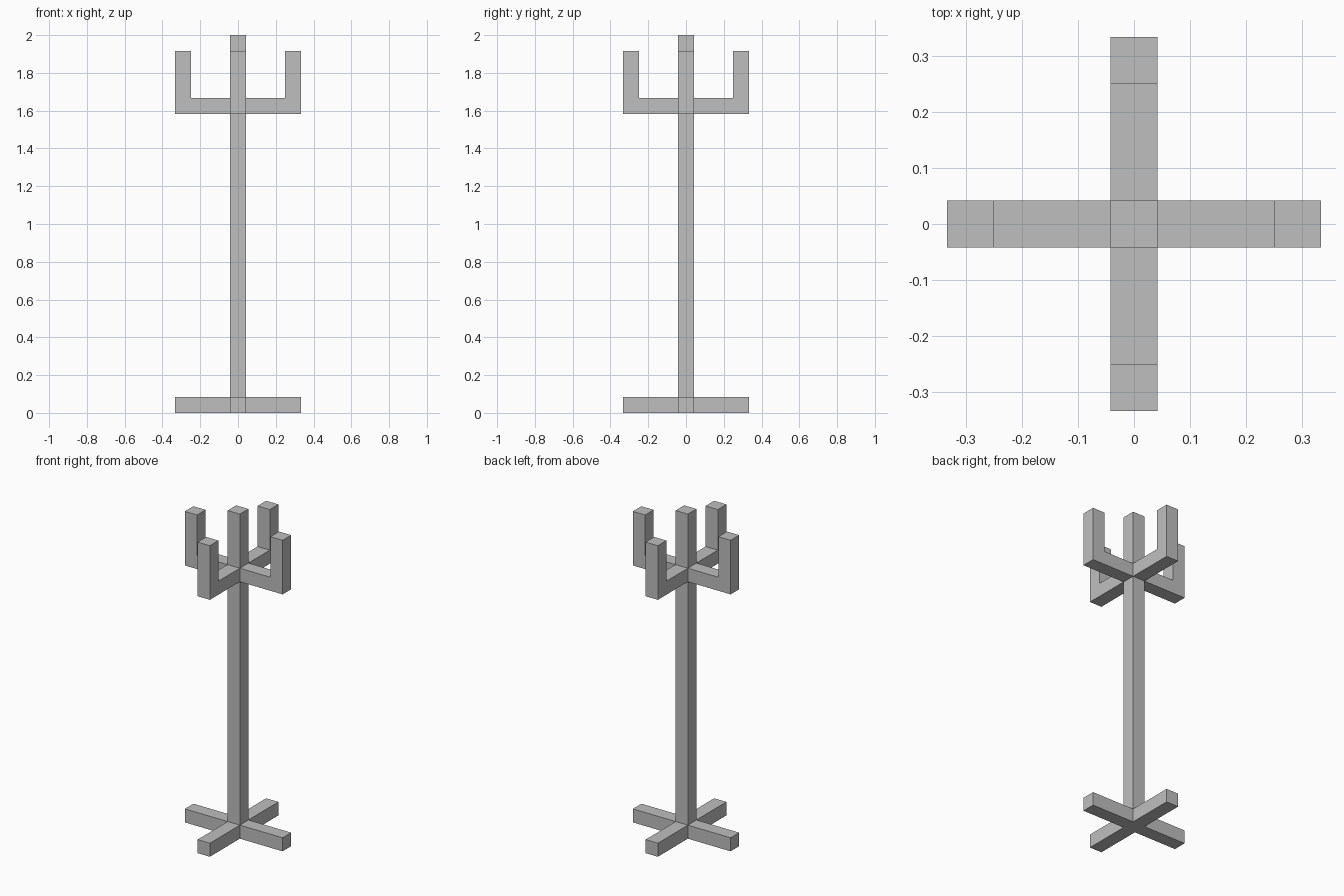
import bpy
import bmesh
from math import pi
from mathutils import Matrix

old = bpy.data.objects.get("Cube")
if old:
    bpy.data.objects.remove(old, do_unlink=True)

U = 1 / 12        # thickness of every bar
H = U / 2
REACH = 4 * U     # distance from the axis to the tip of each arm

grey = bpy.data.materials.new("plain_grey")
grey.use_nodes = True
colour = (0.52, 0.52, 0.52, 1)
grey.diffuse_color = colour
grey.node_tree.nodes["Principled BSDF"].inputs["Base Color"].default_value = colour


def bar(name, profile, turn=0):
    """Extrude an (x, z) profile to one bar thickness, then turn it about z."""
    bm = bmesh.new()
    face = bm.faces.new([bm.verts.new((x, -H, z)) for x, z in profile])
    grown = bmesh.ops.extrude_face_region(bm, geom=[face])
    verts = [v for v in grown["geom"] if isinstance(v, bmesh.types.BMVert)]
    bmesh.ops.translate(bm, verts=verts, vec=(0, U, 0))
    bmesh.ops.recalc_face_normals(bm, faces=bm.faces)
    bm.transform(Matrix.Rotation(turn, 4, "Z"))
    mesh = bpy.data.meshes.new(name)
    bm.to_mesh(mesh)
    bm.free()
    mesh.materials.append(grey)
    bpy.context.collection.objects.link(bpy.data.objects.new(name, mesh))


# Central post
bar("post", [(-H, 0), (H, 0), (H, 2), (-H, 2)])

# Four feet and four upturned hooks around the post
low, high, tip = 19 * U, 20 * U, 23 * U
foot = [(H, 0), (REACH, 0), (REACH, U), (H, U)]
hook = [(H, low), (REACH, low), (REACH, tip),
        (REACH - U, tip), (REACH - U, high), (H, high)]
for i, side in enumerate(("left", "back", "right", "front")):
    bar(side + "_foot", foot, i * pi / 2)
    bar(side + "_hook", hook, i * pi / 2)
